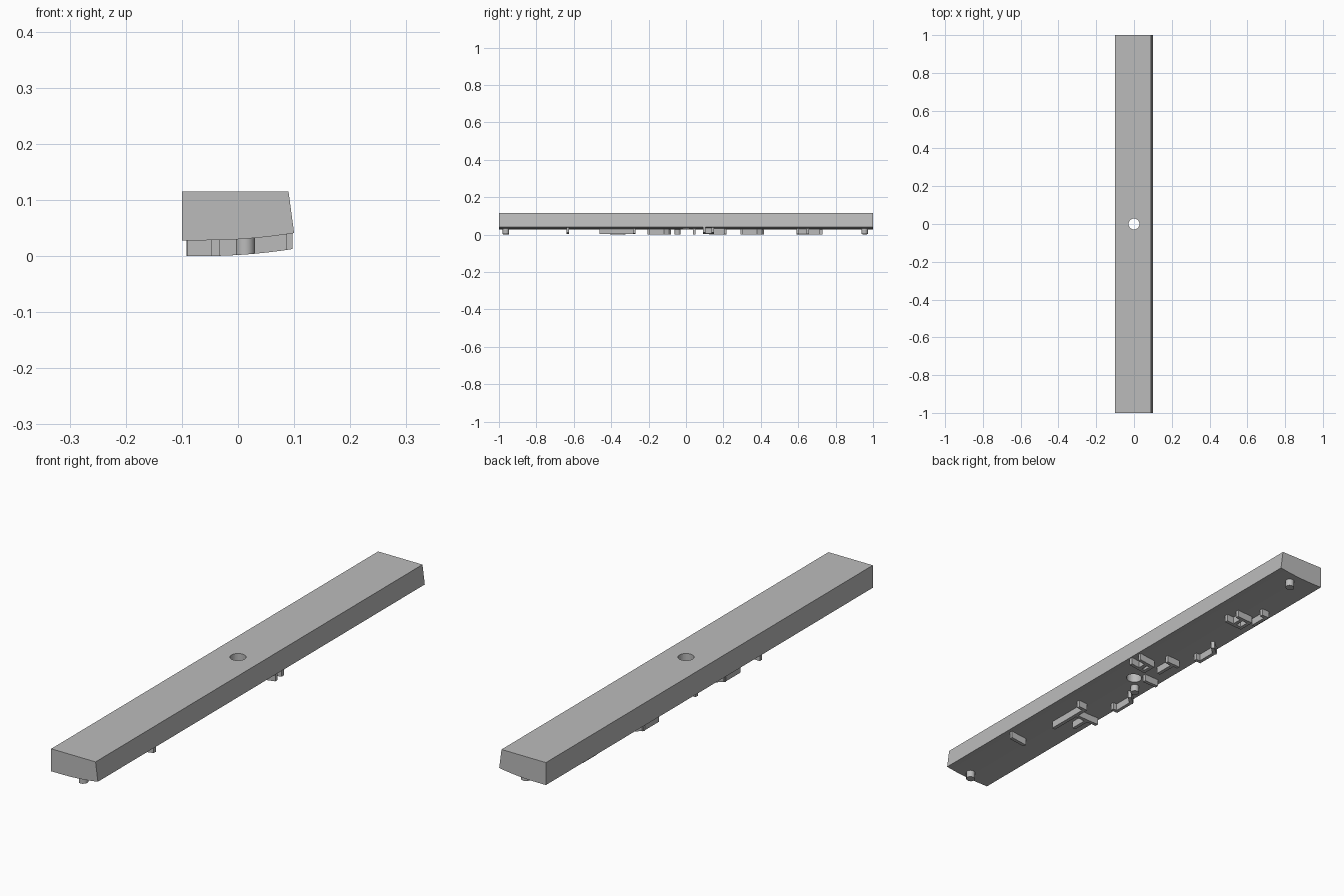
import bpy
import bmesh
from mathutils import Vector

cube = bpy.data.objects.get("Cube")
if cube:
    bpy.data.objects.remove(cube, do_unlink=True)

grey = bpy.data.materials.new("plain grey")
grey.use_nodes = True
grey.diffuse_color = (0.5, 0.5, 0.5, 1)
grey.node_tree.nodes["Principled BSDF"].inputs["Base Color"].default_value = (0.5, 0.5, 0.5, 1)

RIB_DEPTH = 0.028
THICK = 0.014


def underside(x):
    """Height of the gently curved underside."""
    return 0.028 + 0.5 * max(0, x + 0.06) ** 2


def finish(bm, name):
    bmesh.ops.recalc_face_normals(bm, faces=bm.faces)
    mesh = bpy.data.meshes.new(name)
    bm.to_mesh(mesh)
    bm.free()
    mesh.materials.append(grey)
    obj = bpy.data.objects.new(name, mesh)
    bpy.context.collection.objects.link(obj)
    return obj


def loft(bm, rings):
    """Closed solid through a list of matching vertex rings."""
    rings = [[bm.verts.new(p) for p in ring] for ring in rings]
    count = len(rings[0])
    for a, b in zip(rings, rings[1:]):
        for i in range(count):
            j = (i + 1) % count
            bm.faces.new((a[i], a[j], b[j], b[i]))
    bm.faces.new(rings[0][::-1])
    bm.faces.new(rings[-1])


def ribs(name, *paths):
    """Thin upright walls along (x, y) paths, hanging from the underside."""
    bm = bmesh.new()
    for path in paths:
        for start, end in zip(path, path[1:]):
            a, b = Vector(start), Vector(end)
            along = (b - a).normalized() * THICK / 2
            side = Vector((-along.y, along.x))
            a, b = a - along, b + along
            rings = []
            for k in range(5):
                c = a.lerp(b, k / 4)
                ring = []
                for s, dz in ((1, 0.003), (1, -RIB_DEPTH), (-1, -RIB_DEPTH), (-1, 0.003)):
                    p = c + side * s
                    ring.append((p.x, p.y, underside(p.x) + dz))
                rings.append(ring)
            loft(bm, rings)
    return finish(bm, name)


def peg(name, x, y, radius):
    bm = bmesh.new()
    bmesh.ops.create_cone(bm, cap_ends=True, segments=16, radius1=radius, radius2=radius, depth=1)
    for v in bm.verts:
        dz = 0.003 if v.co.z > 0 else -RIB_DEPTH
        v.co = (v.co.x + x, v.co.y + y, underside(v.co.x + x) + dz)
    obj = finish(bm, name)
    bpy.context.view_layer.objects.active = obj
    obj.select_set(True)
    bpy.ops.object.shade_smooth_by_angle()
    obj.select_set(False)


# Main bar with one slanted side and a curved underside
profile = [(-0.1, 0.115), (0.09, 0.115)]
profile += [(x / 100, underside(x / 100)) for x in range(10, -7, -2)]
profile += [(-0.1, underside(-0.1))]
bm = bmesh.new()
loft(bm, [[(x, y, z) for x, z in profile] for y in (-1, 1)])
bar = finish(bm, "bar")

# Round hole through the middle
bm = bmesh.new()
bmesh.ops.create_cone(bm, cap_ends=True, segments=32, radius1=0.029, radius2=0.029, depth=1)
cutter = finish(bm, "hole_cutter")
cutter.hide_render = True
cut = bar.modifiers.new("hole", "BOOLEAN")
cut.operation = "DIFFERENCE"
cut.solver = "EXACT"
cut.object = cutter
bpy.context.view_layer.objects.active = bar
bpy.ops.object.modifier_apply(modifier=cut.name)
bpy.data.objects.remove(cutter, do_unlink=True)

# End pegs
peg("front_peg", 0.013, -0.963, 0.017)
peg("back_peg", 0.018, 0.955, 0.017)

# Ribs on the underside, front to back
ribs("front_cross_rib", [(0.08, -0.633), (0.025, -0.633)])
ribs("long_rib",
     [(0.016, -0.455), (0.016, -0.277), (0.04, -0.277)],
     [(0.016, -0.33), (-0.083, -0.33)],
     [(-0.04, -0.4), (-0.04, -0.33)])
for name, y in (("front_hook_rib", -0.2), ("back_hook_rib", 0.298)):
    ribs(name, [(-0.065, y), (-0.082, y), (-0.082, y + 0.085), (-0.055, y + 0.11)])
peg("middle_peg", -0.042, -0.045, 0.016)
ribs("middle_short_rib", [(-0.02, 0.045), (-0.07, 0.045)])
ribs("middle_frame_rib",
     [(0.09, 0.097), (0.03, 0.097), (0.03, 0.143), (0.085, 0.143)],
     [(0.055, 0.097), (0.055, 0.143)])
ribs("middle_hook_rib", [(-0.02, 0.13), (-0.02, 0.21)], [(0.005, 0.21), (-0.04, 0.21)])
ribs("back_frame_rib",
     [(0.03, 0.597), (-0.035, 0.597), (-0.035, 0.65), (0.02, 0.65)],
     [(0, 0.597), (0, 0.65)])
ribs("back_step_rib", [(-0.06, 0.65), (-0.06, 0.722), (-0.04, 0.722)])
